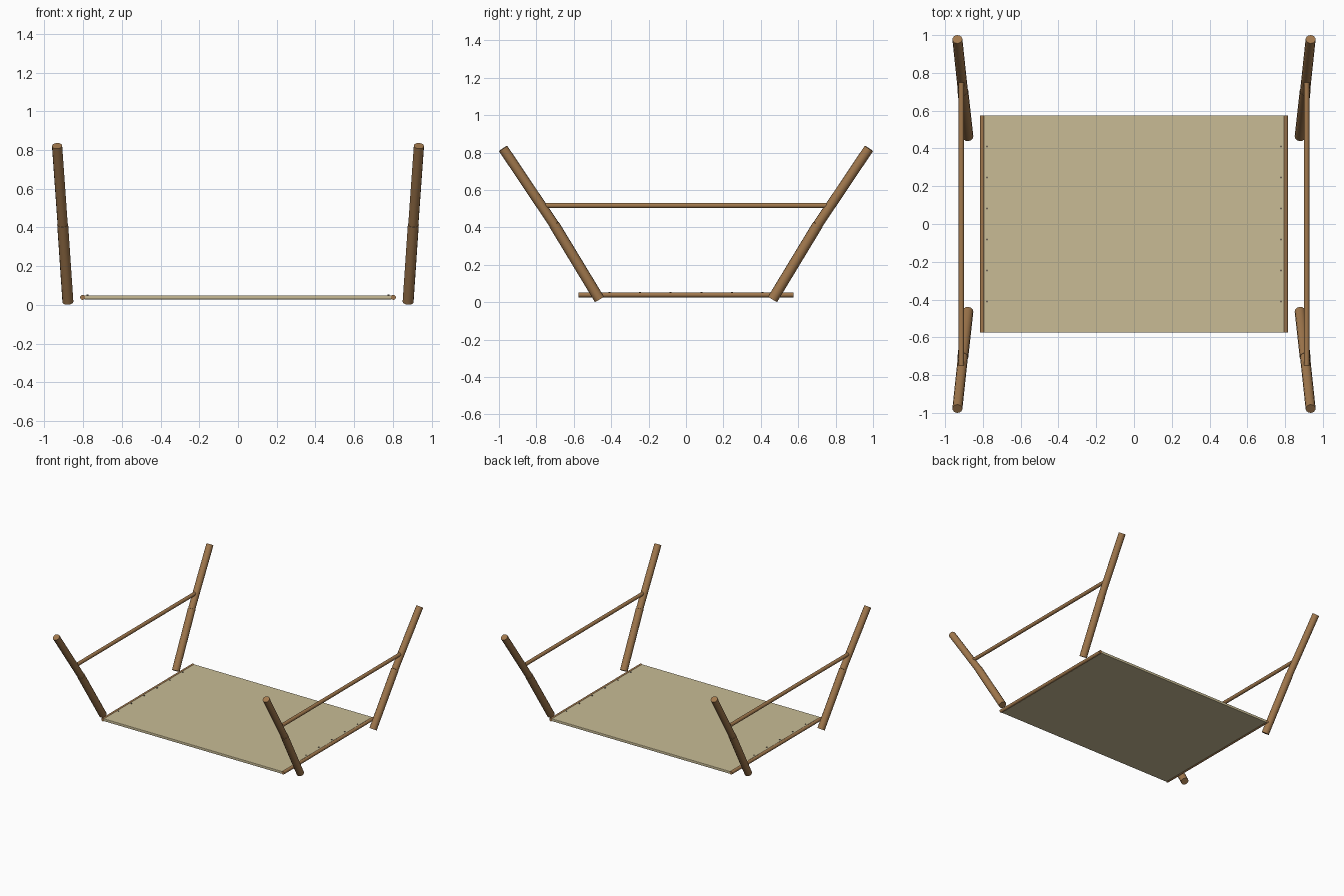
import bpy
from mathutils import Vector

if "Cube" in bpy.data.objects:
    bpy.data.objects.remove(bpy.data.objects["Cube"])


def material(name, rgb):
    m = bpy.data.materials.new(name)
    m.diffuse_color = (*rgb, 1)
    m.use_nodes = True
    m.node_tree.nodes["Principled BSDF"].inputs["Base Color"].default_value = m.diffuse_color
    return m


WOOD = material("wood", (0.36, 0.19, 0.075))
CANVAS = material("canvas", (0.58, 0.50, 0.30))
METAL = material("dark metal", (0.15, 0.12, 0.09))


def rod(name, a, b, radius, mat, sides=12):
    a, b = Vector(a), Vector(b)
    d = b - a
    bpy.ops.mesh.primitive_cylinder_add(vertices=sides, radius=radius, depth=d.length,
                                        location=(a + b) / 2)
    o = bpy.context.object
    o.rotation_euler = d.to_track_quat('Z', 'Y').to_euler()
    o.name = name
    o.data.materials.append(mat)
    bpy.ops.object.shade_smooth_by_angle(angle=0.6)
    return o


# flat canvas sheet
bpy.ops.mesh.primitive_cube_add(size=1, location=(0, 0, 0.039))
sheet = bpy.context.object
sheet.name = "canvas_sheet"
sheet.dimensions = (1.59, 1.15, 0.021)
bpy.ops.object.transform_apply(location=False, rotation=False, scale=True)
sheet.data.materials.append(CANVAS)
bev = sheet.modifiers.new("soft edge", 'BEVEL')
bev.width = 0.004
bev.segments = 2

for sx, side in ((-1, "left"), (1, "right")):
    # pole along the sheet edge and upper rail between the posts
    rod(f"{side}_edge_pole", (sx * 0.803, -0.575, 0.039), (sx * 0.803, 0.575, 0.039), 0.013, WOOD)
    rod(f"{side}_upper_rail", (sx * 0.914, -0.75, 0.517), (sx * 0.914, 0.75, 0.517), 0.0145, WOOD)

    # tacks holding the sheet to the pole
    for i in range(6):
        y = -0.41 + i * 0.164
        rod(f"{side}_tack_{i + 1}", (sx * 0.778, y, 0.045), (sx * 0.778, y, 0.054), 0.005, METAL, 8)

    # slightly bent corner posts, each in two lengths
    for sy, end in ((-1, "front"), (1, "back")):
        foot = (sx * 0.879, sy * 0.463, 0.0155)
        bend = (sx * 0.906, sy * 0.705, 0.415)
        tip = (sx * 0.935, sy * 0.978, 0.822)
        rod(f"{end}_{side}_lower_post", foot, bend, 0.0285, WOOD)
        rod(f"{end}_{side}_upper_post", bend, tip, 0.0265, WOOD)
